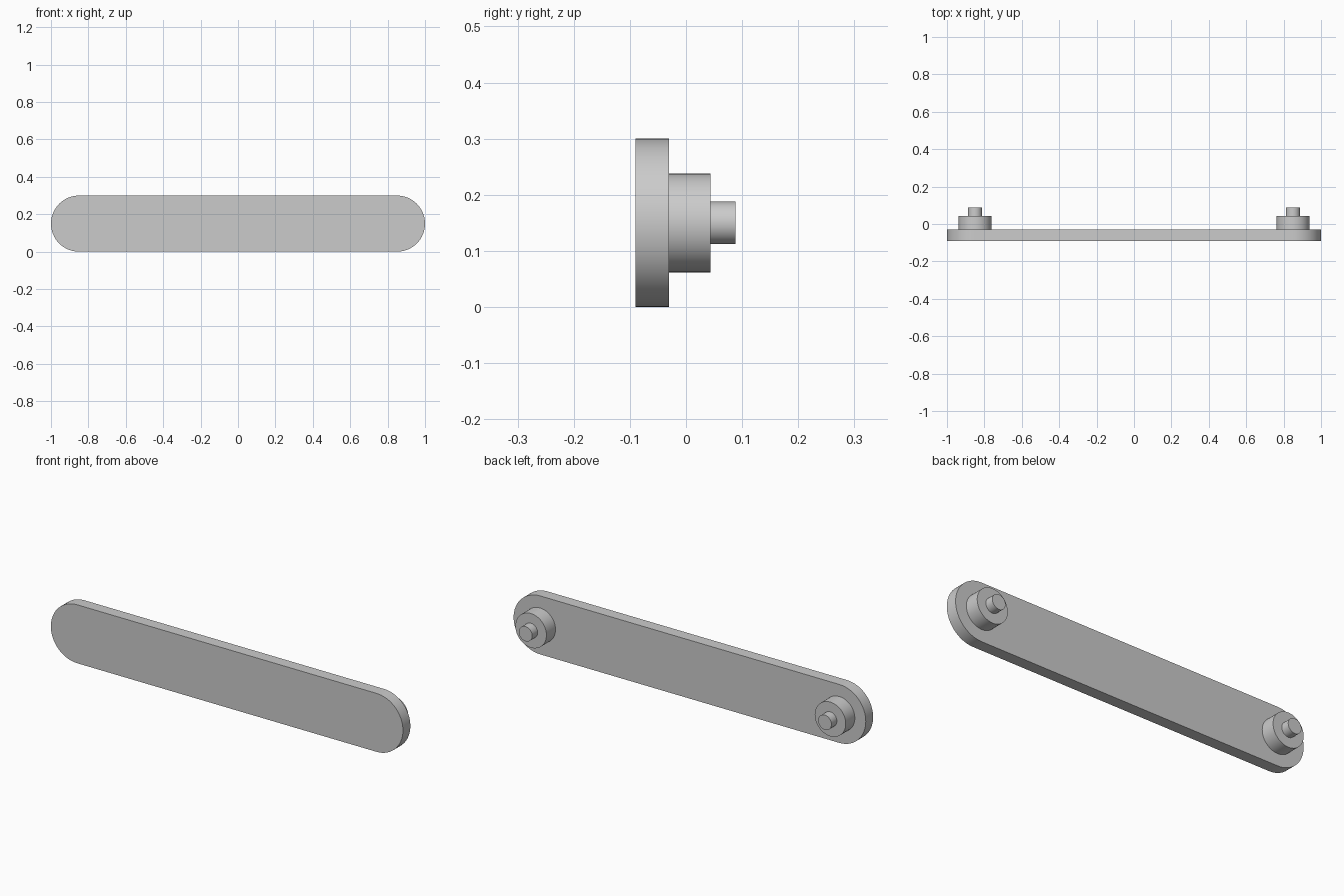
import bpy
import bmesh
import math

cube = bpy.data.objects.get("Cube")
if cube:
    bpy.data.objects.remove(cube)

MID_Z = 0.15      # height of the centre line
PIVOT_X = 0.85    # distance of each pivot from the middle

grey = bpy.data.materials.new("plain_grey")
grey.use_nodes = True
colour = (0.6, 0.6, 0.6, 1)
grey.diffuse_color = colour
grey.node_tree.nodes["Principled BSDF"].inputs["Base Color"].default_value = colour


def extrude_outline(name, outline, front, back):
    """Solid from an outline in x and z, running from front to back along y."""
    bm = bmesh.new()
    face = bm.faces.new([bm.verts.new((x, front, z)) for x, z in outline])
    moved = bmesh.ops.extrude_face_region(bm, geom=[face])["geom"]
    verts = [v for v in moved if isinstance(v, bmesh.types.BMVert)]
    bmesh.ops.translate(bm, verts=verts, vec=(0, back - front, 0))
    bmesh.ops.recalc_face_normals(bm, faces=bm.faces)
    mesh = bpy.data.meshes.new(name)
    bm.to_mesh(mesh)
    bm.free()
    mesh.materials.append(grey)
    obj = bpy.data.objects.new(name, mesh)
    bpy.context.collection.objects.link(obj)
    bpy.ops.object.select_all(action="DESELECT")
    obj.select_set(True)
    bpy.context.view_layer.objects.active = obj
    bpy.ops.object.shade_smooth_by_angle(angle=math.radians(30))
    return obj


def arc(x, radius, start, sweep, steps):
    """Points along an arc about a pivot on the centre line."""
    angles = [math.radians(start + sweep * i / steps) for i in range(steps + 1)]
    return [(x + radius * math.cos(a), MID_Z + radius * math.sin(a)) for a in angles]


# Flat bar with rounded ends
bar = arc(PIVOT_X, 0.15, -90, 180, 32) + arc(-PIVOT_X, 0.15, 90, 180, 32)
extrude_outline("bar", bar, -0.09, -0.03)

# Stepped pivot on the back of each end
for side, x in (("left", PIVOT_X), ("right", -PIVOT_X)):
    extrude_outline(side + "_boss", arc(x, 0.088, 0, 360, 48)[:-1], -0.03, 0.044)
    extrude_outline(side + "_pin", arc(x, 0.038, 0, 360, 32)[:-1], 0.044, 0.088)
